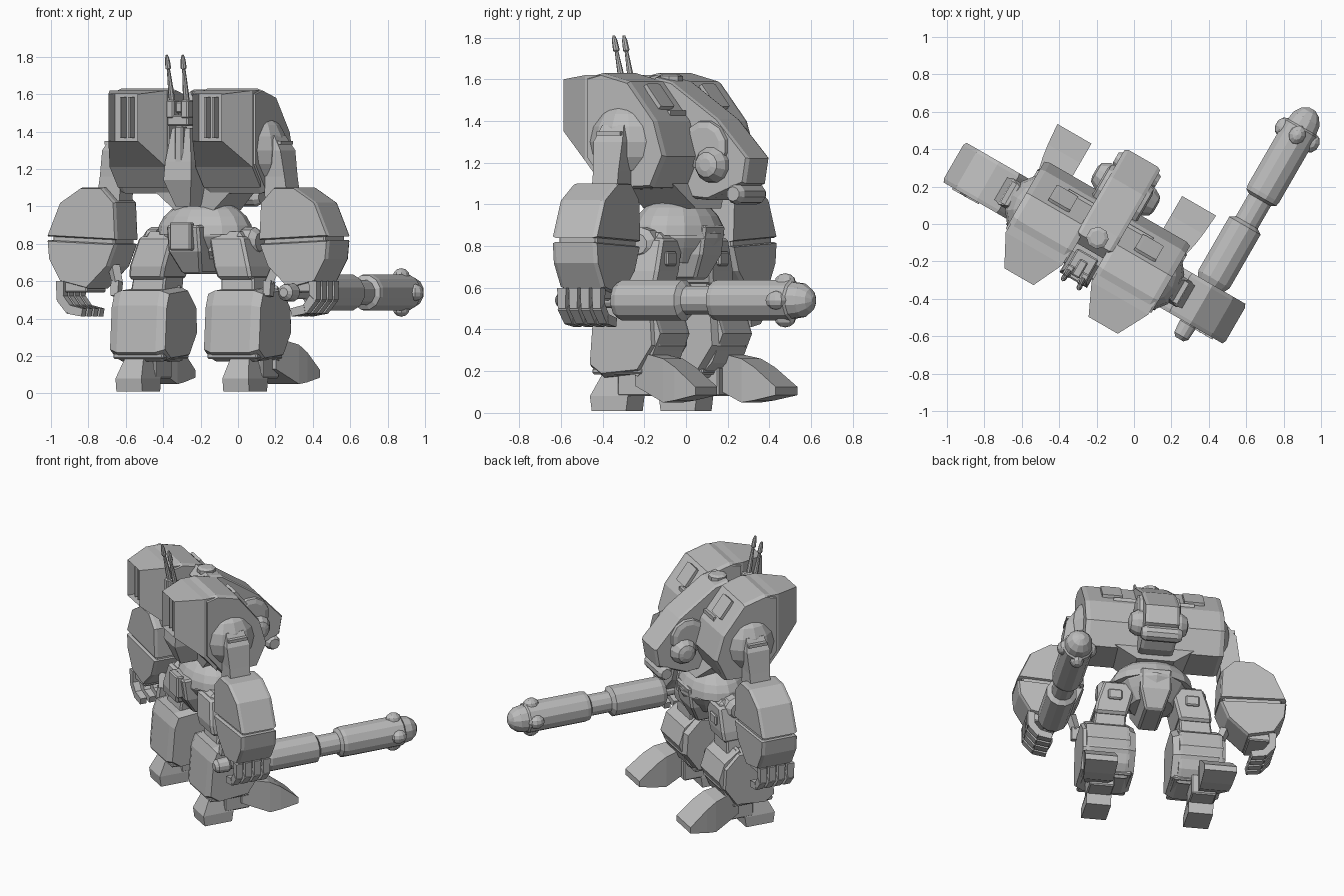
import bpy, bmesh, math
from mathutils import Matrix, Vector

old = bpy.data.objects.get("Cube")
if old:
    bpy.data.objects.remove(old, do_unlink=True)

grey = bpy.data.materials.new("plain_grey")
grey.use_nodes = True
grey.diffuse_color = (0.5, 0.5, 0.5, 1)
grey.node_tree.nodes["Principled BSDF"].inputs["Base Color"].default_value = (0.5, 0.5, 0.5, 1)

# The whole machine is turned about the vertical axis
PLACE = Matrix.Translation((-0.21, -0.10, 0)) @ Matrix.Rotation(math.radians(-30), 4, "Z")


def finish(name, bm, mirror=False, bevel=0):
    bmesh.ops.recalc_face_normals(bm, faces=bm.faces)
    me = bpy.data.meshes.new(name)
    bm.to_mesh(me)
    bm.free()
    me.materials.append(grey)
    ob = bpy.data.objects.new(name, me)
    bpy.context.scene.collection.objects.link(ob)
    ob.matrix_world = PLACE
    if bevel:
        b = ob.modifiers.new("Bevel", "BEVEL")
        b.width, b.segments = bevel, 1
    if mirror:
        ob.modifiers.new("Mirror", "MIRROR").use_mirror_merge = False
    return ob


def skin(bm, rings):
    """Join closed rings of points and cap both ends."""
    vs = [[bm.verts.new(p) for p in r] for r in rings]
    n = len(vs[0])
    for a, b in zip(vs, vs[1:]):
        for i in range(n):
            bm.faces.new((a[i], a[(i + 1) % n], b[(i + 1) % n], b[i]))
    bm.faces.new(vs[0])
    return bm.faces.new(vs[-1])


def stack(name, levels, mirror=False, bevel=0):
    """Solid through horizontal rectangles (x0, x1, y0, y1, z)."""
    bm = bmesh.new()
    skin(bm, [[(x0, y0, z), (x1, y0, z), (x1, y1, z), (x0, y1, z)] for x0, x1, y0, y1, z in levels])
    return finish(name, bm, mirror, bevel)


def upright(y, x0, x1, z0, z1):
    return [(x0, y, z0), (x1, y, z0), (x1, y, z1), (x0, y, z1)]


def box(name, c, s, mirror=False, bevel=0.008):
    x, y, z = c
    a, b, h = (v / 2 for v in s)
    return stack(name, [(x - a, x + a, y - b, y + b, z - h), (x - a, x + a, y - b, y + b, z + h)], mirror, bevel)


def prism(name, pts, start, end, rim=0.03, scale=0.95, mirror=False, along="x"):
    """Side profile (y, z) run along x, or front profile (x, z) run along y, with chamfered ends."""
    ca = sum(p[0] for p in pts) / len(pts)
    cz = sum(p[1] for p in pts) / len(pts)
    rings = []
    for d, k in ((start, scale), (start + rim, 1), (end - rim, 1), (end, scale)):
        ring = [(ca + (a - ca) * k, cz + (z - cz) * k) for a, z in pts]
        rings.append([(d, a, z) if along == "x" else (a, d, z) for a, z in ring])
    bm = bmesh.new()
    skin(bm, rings)
    return finish(name, bm, mirror)


def lathe(name, start, axis, prof, sides=12, mirror=False):
    """Turned solid: prof is (distance along axis, radius)."""
    q = Vector(axis).to_track_quat("Z", "Y")
    rings = [[Vector(start) + q @ Vector((r * math.cos(t), r * math.sin(t), h))
              for t in (2 * math.pi * (i + 0.5) / sides for i in range(sides))] for h, r in prof]
    bm = bmesh.new()
    skin(bm, rings)
    return finish(name, bm, mirror)


def ball(name, c, r, mirror=False, u=12, v=8, flat_below=None):
    bm = bmesh.new()
    m = Matrix.Translation(c) @ Matrix.Diagonal((*r, 1))
    bmesh.ops.create_uvsphere(bm, u_segments=u, v_segments=v, radius=1, matrix=m)
    if flat_below is not None:
        bmesh.ops.bisect_plane(bm, geom=bm.verts[:] + bm.edges[:] + bm.faces[:], plane_co=(0, 0, flat_below),
                               plane_no=(0, 0, 1), clear_inner=True)
        bmesh.ops.holes_fill(bm, edges=bm.edges)
    return finish(name, bm, mirror)


def limb(name, path, size, mirror=True):
    """Chain of short tapered blocks along a path."""
    for i, (a, b) in enumerate(zip(path, path[1:])):
        a, b = Vector(a), Vector(b)
        lathe(f"{name}_{i + 1}", a, b - a, [(0, size), ((b - a).length + size * 0.3, size * 0.9)], 4, mirror)


# Feet: front toe and steep heel wedge
stack("front_toe", [(0.25, 0.41, -0.17, 0.02, 0.01), (0.25, 0.41, -0.18, 0.03, 0.08),
                    (0.27, 0.38, -0.12, 0.08, 0.2)], True)
bm = bmesh.new()
skin(bm, [upright(*s) for s in ((0.08, 0.3, 0.43, 0.13, 0.3), (0.26, 0.28, 0.47, 0.05, 0.26),
                                (0.33, 0.28, 0.48, 0.06, 0.22), (0.45, 0.28, 0.49, 0.085, 0.125))])
finish("heel", bm, True)
box("ankle", (0.33, 0.06, 0.15), (0.16, 0.18, 0.14), True)

# Lower legs: armoured shell with a raised rim
prism("lower_leg", [(-0.17, 0.22), (-0.15, 0.47), (-0.12, 0.55), (0.1, 0.57), (0.2, 0.47),
                    (0.21, 0.32), (0.12, 0.19), (-0.1, 0.17)], 0.12, 0.46, 0.05, 0.9, True)
prism("shin_rim", [(0.08, 0.58), (0.19, 0.5), (0.23, 0.38), (0.17, 0.24), (0.1, 0.17),
                   (0.06, 0.19), (0.14, 0.34), (0.05, 0.5)], 0.16, 0.44, 0.02, 0.97, True)
box("shin_band", (0.29, -0.01, 0.2), (0.31, 0.28, 0.03), True)

# Thighs and hips
stack("knee", [(0.18, 0.39, -0.08, 0.14, 0.48), (0.17, 0.37, -0.06, 0.14, 0.64)], True, 0.01)
stack("thigh", [(0.17, 0.38, -0.1, 0.16, 0.61), (0.15, 0.37, -0.11, 0.17, 0.68),
                (0.11, 0.32, -0.09, 0.17, 0.84)], True, 0.015)
box("thigh_plate", (0.25, 0.17, 0.74), (0.09, 0.03, 0.07), True)
box("hip_block", (0.17, 0.04, 0.8), (0.26, 0.22, 0.13), True, 0.025)
lathe("hip_joint", (0.26, 0.05, 0.81), (1, 0, 0), [(0, 0.08), (0.06, 0.08), (0.09, 0.05)], 10, True)

# Pelvis, waist dome and core
stack("pelvis_keel", [(-0.06, 0.06, -0.08, 0.2, 0.64), (-0.1, 0.1, -0.16, 0.26, 0.76),
                      (-0.1, 0.1, -0.18, 0.28, 0.9)], bevel=0.012)
box("pelvis_front_plate", (0, -0.18, 0.84), (0.13, 0.05, 0.15))
ball("waist_dome", (0, 0.07, 0.85), (0.27, 0.21, 0.19), u=16, v=12, flat_below=0.85)
lathe("waist_bowl", (0, 0.07, 0.72), (0, 0, 1), [(0, 0.14), (0.07, 0.19), (0.12, 0.22), (0.14, 0.22)], 14)
stack("torso", [(-0.12, 0.12, -0.05, 0.24, 0.98), (-0.28, 0.28, -0.07, 0.18, 1.12),
                (-0.26, 0.26, -0.1, 0.18, 1.45)])

# Chest prow between the shoulder pods
stack("chest_prow", [(-0.045, 0.045, -0.17, -0.06, 1.0), (-0.085, 0.085, -0.23, 0, 1.14),
                     (-0.08, 0.08, -0.22, 0, 1.24), (-0.055, 0.055, -0.19, 0, 1.42)])
box("prow_rib", (0, -0.19, 1.33), (0.05, 0.06, 0.2))

# Sensor cluster and twin antennas
box("sensor_base", (0, -0.15, 1.46), (0.13, 0.16, 0.06))
box("sensor_pod", (0.045, -0.2, 1.52), (0.045, 0.07, 0.1), True)
box("sensor_centre", (0, -0.16, 1.53), (0.05, 0.1, 0.06))
base, tip = Vector((0.043, -0.195, 1.5)), Vector((0.049, -0.257, 1.81))
L = (tip - base).length
lathe("antenna", base, tip - base, [(0, 0.018), (L * 0.35, 0.016), (L * 0.75, 0.009), (L * 0.77, 0.016),
                                    (L * 0.92, 0.013), (L, 0.006)], 8, True)

# Shoulder pods: big shell, flared launcher muzzle with slots
prism("shoulder_pod", [(-0.18, 1.22), (-0.18, 1.61), (-0.1, 1.63), (0.05, 1.59), (0.2, 1.4),
                       (0.25, 1.23), (0.18, 1.08), (-0.06, 1.07)], 0.08, 0.45, 0.03, 0.96, True)
bm = bmesh.new()
muzzle = skin(bm, [upright(*s) for s in ((-0.1, 0.09, 0.44, 1.1, 1.62), (-0.19, 0.09, 0.44, 1.21, 1.62),
                                         (-0.36, 0.17, 0.35, 1.35, 1.6))])
bmesh.ops.inset_individual(bm, faces=[muzzle], thickness=0.018)
bmesh.ops.translate(bm, verts=muzzle.verts, vec=(0, 0.07, 0))
finish("launcher_muzzle", bm, True)
for i in range(2):
    box(f"launcher_bar_{i + 1}", (0.235 + 0.05 * i, -0.31, 1.475), (0.012, 0.06, 0.22), True, 0)
prism("pod_rear_plate", [(0.07, 1.57), (0.085, 1.58), (0.17, 1.47), (0.15, 1.45)], 0.2, 0.33, 0.02, 0.95, True)

# Central back hump with side drums and exhausts
prism("back_hump", [(-0.05, 1.55), (0.0, 1.61), (0.09, 1.59), (0.35, 1.41), (0.52, 1.22),
                    (0.5, 1.1), (0.3, 1.02), (0.1, 1.04)], -0.11, 0.11, 0.02, 0.96)
lathe("hump_hatch", (0, 0.03, 1.59), (0, 0, 1), [(0, 0.06), (0.025, 0.06), (0.035, 0.04)], 8)
lathe("side_disc", (0.08, 0.29, 1.28), (1, 0, 0), [(0, 0.13), (0.05, 0.12), (0.06, 0.09)], 12, True)
lathe("side_drum", (0.08, 0.33, 1.19), (1, 0, 0), [(0, 0.09), (0.06, 0.085), (0.1, 0.06), (0.11, 0.03)], 12, True)
lathe("exhaust", (0.0, 0.45, 1.05), (1, 0, 0), [(0, 0.05), (0.1, 0.05), (0.13, 0.035)], 10, True)

# Shoulders and arms
ball("shoulder_dome", (0.38, 0.0, 1.3), (0.14, 0.18, 0.19), True)
box("shoulder_slot", (0.53, 0.0, 1.34), (0.03, 0.13, 0.02), True, 0)
stack("upper_arm", [(0.45, 0.59, -0.07, 0.07, 1.03), (0.44, 0.57, -0.07, 0.07, 1.16),
                    (0.42, 0.55, -0.08, 0.08, 1.3), (0.42, 0.5, -0.06, 0.06, 1.38)], True)
prism("forearm_upper", [(0.45, 1.02), (0.53, 1.1), (0.66, 1.1), (0.79, 1.02), (0.87, 0.84), (0.44, 0.82)],
      -0.125, 0.12, 0.02, 0.96, True, "y")
box("forearm_joint", (0.65, 0, 0.82), (0.38, 0.21, 0.06), True)
prism("forearm_lower", [(0.44, 0.8), (0.87, 0.82), (0.86, 0.72), (0.79, 0.6), (0.62, 0.56), (0.49, 0.68)],
      -0.125, 0.12, 0.02, 0.95, True, "y")

# Hands: four curled fingers and a thumb
box("palm", (0.7, -0.01, 0.58), (0.15, 0.21, 0.08), True)
for i in range(4):
    y = -0.11 + 0.064 * i
    limb(f"finger_{i + 1}", [(0.78, y, 0.6), (0.78, y, 0.51), (0.73, y, 0.45), (0.655, y, 0.435)], 0.034)
limb("thumb", [(0.5, -0.04, 0.68), (0.47, -0.06, 0.6), (0.47, -0.07, 0.53)], 0.034)

# Long club held in the left hand, reaching backwards
GX, GZ = 0.65, 0.54
lathe("club_shaft", (GX, 0, GZ), (0, 1, 0),
      [(-0.22, 0.025), (-0.2, 0.045), (-0.13, 0.05), (-0.11, 0.035), (0.11, 0.04), (0.12, 0.085), (0.15, 0.1),
       (0.48, 0.1), (0.5, 0.07), (0.64, 0.07), (0.655, 0.095), (0.68, 0.1), (1.08, 0.1),
       (1.09, 0.09), (1.14, 0.083), (1.18, 0.055), (1.2, 0.02)], 12)
for i in range(4):
    t = math.pi / 2 * i
    ball(f"club_stud_{i + 1}", (GX + 0.085 * math.cos(t), 1.04, GZ + 0.085 * math.sin(t)), (0.045, 0.055, 0.045), u=10, v=6)
